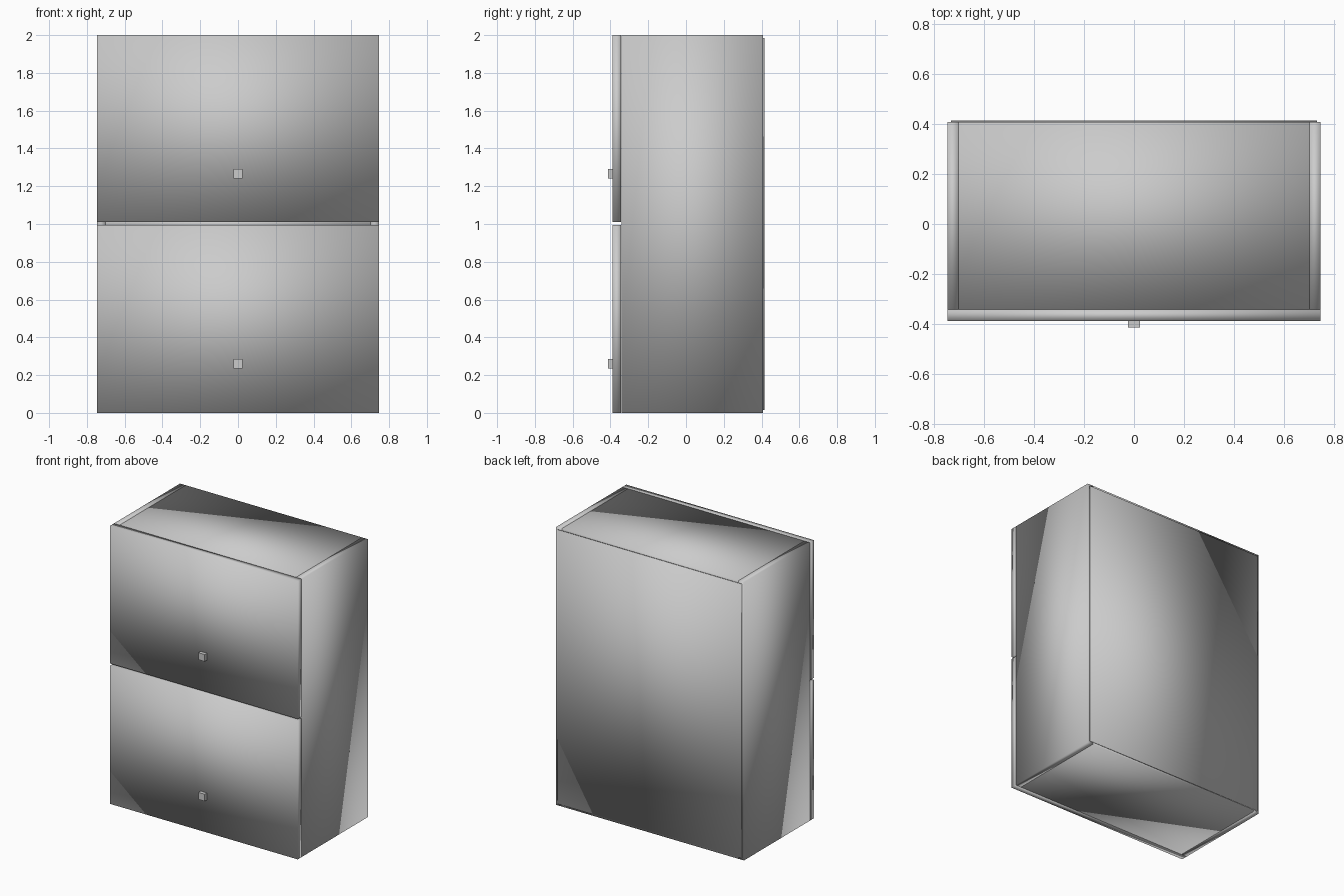
import bpy

old = bpy.data.objects.get("Cube")
if old:
    bpy.data.objects.remove(old, do_unlink=True)

grey = bpy.data.materials.new("light grey")
grey.use_nodes = True
colour = (0.6, 0.6, 0.6, 1)
grey.diffuse_color = colour
grey.node_tree.nodes["Principled BSDF"].inputs["Base Color"].default_value = colour


def box(name, x, y, z, smooth=True):
    """Box spanning the (low, high) pairs x, y and z."""
    spans = (x, y, z)
    bpy.ops.mesh.primitive_cube_add(size=1, location=[(a + b) / 2 for a, b in spans])
    ob = bpy.context.object
    ob.name = name
    ob.scale = [b - a for a, b in spans]
    bpy.ops.object.transform_apply(location=False, rotation=False, scale=True)
    ob.data.materials.append(grey)
    if smooth:
        bpy.ops.object.shade_smooth()
    return ob


HALF, INNER = 0.747, 0.702    # outer and inner half width
FRONT, BACK = -0.342, 0.408   # carcass depth
BOARD = HALF - INNER
HEIGHT = 2.0

# Carcass sides
for name, s in (("left_side", 1), ("right_side", -1)):
    box(name, sorted((s * INNER, s * HALF)), (FRONT, BACK), (0, HEIGHT))

# Bottom, middle shelf and top
for name, z in (("bottom_panel", 0), ("middle_shelf", 1 - BOARD / 2),
                ("top_panel", HEIGHT - BOARD)):
    box(name, (-INNER, INNER), (FRONT, BACK), (z, z + BOARD))

# Thin back panel, slightly inset from the outline
box("back_panel", (-HALF + 0.015, HALF - 0.015), (BACK, BACK + 0.007),
    (0.015, HEIGHT - 0.015))

# Doors with small square knobs
DOOR = FRONT - 0.046
for level, low, high, knob in (("lower", 0, 0.995, 0.26), ("upper", 1.01, HEIGHT, 1.265)):
    box(level + "_door", (-HALF, HALF), (DOOR, FRONT - 0.001), (low, high))
    box(level + "_knob", (-0.025, 0.025), (DOOR - 0.026, DOOR),
        (knob - 0.025, knob + 0.025), smooth=False)
